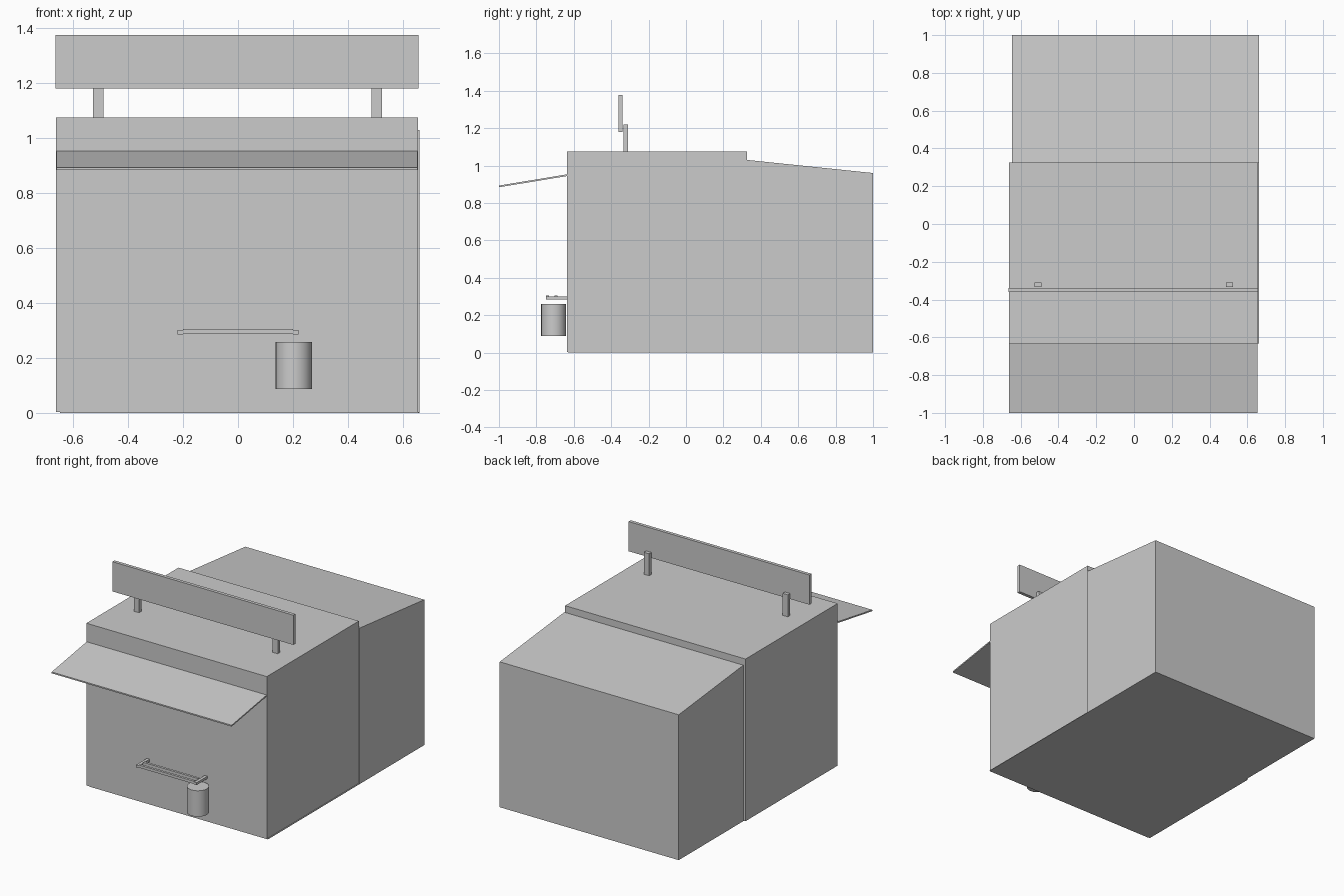
import bpy, bmesh

if "Cube" in bpy.data.objects:
    bpy.data.objects.remove(bpy.data.objects["Cube"])


def finish(name, bm):
    bmesh.ops.recalc_face_normals(bm, faces=bm.faces)
    me = bpy.data.meshes.new(name)
    bm.to_mesh(me)
    bm.free()
    ob = bpy.data.objects.new(name, me)
    bpy.context.collection.objects.link(ob)
    return ob


def prism(name, profile, x0, x1):
    """Extrude a (y, z) side profile from x0 to x1."""
    bm = bmesh.new()
    face = bm.faces.new([bm.verts.new((x0, y, z)) for y, z in profile])
    ext = bmesh.ops.extrude_face_region(bm, geom=[face])
    verts = [g for g in ext["geom"] if isinstance(g, bmesh.types.BMVert)]
    bmesh.ops.translate(bm, verts=verts, vec=(x1 - x0, 0, 0))
    return finish(name, bm)


def box(name, x0, x1, y0, y1, z0, z1):
    return prism(name, [(y0, z0), (y1, z0), (y1, z1), (y0, z1)], x0, x1)


# Building: taller front hall, rear hall with sloping roof, thin floor
box("front_hall", -0.663, 0.655, -0.635, 0.326, 0.004, 1.075)
prism("rear_hall", [(0.326, 0), (1, 0), (1, 0.96), (0.326, 1.03)], -0.647, 0.661)
box("floor", -0.647, 0.661, -0.632, 0.326, 0, 0.004)

# Sloping awning over the front
prism("awning", [(-1, 0.884), (-0.635, 0.944), (-0.635, 0.953), (-1, 0.893)], -0.661, 0.654)

# Blank roof sign on two posts
box("sign_board", -0.665, 0.657, -0.361, -0.339, 1.18, 1.376)
for side, x in (("left", -0.509), ("right", 0.505)):
    box("sign_post_" + side, x - 0.019, x + 0.019, -0.333, -0.309, 1.075, 1.22)

# Wall rack: two brackets carrying long bars
for side, x in (("left", -0.211), ("right", 0.211)):
    box("rack_bracket_" + side, x - 0.01, x + 0.01, -0.748, -0.635, 0.285, 0.301)
for i, y in enumerate((-0.74, -0.695)):
    box("rack_bar_%d" % (i + 1), -0.201, 0.201, y - 0.008, y + 0.008, 0.288, 0.306)

# Round bin below the rack
bpy.ops.mesh.primitive_cylinder_add(vertices=32, radius=0.066, depth=0.171,
                                    location=(0.203, -0.708, 0.173))
bin_ob = bpy.context.object
bin_ob.name = "bin"
bpy.ops.object.shade_smooth_by_angle()
